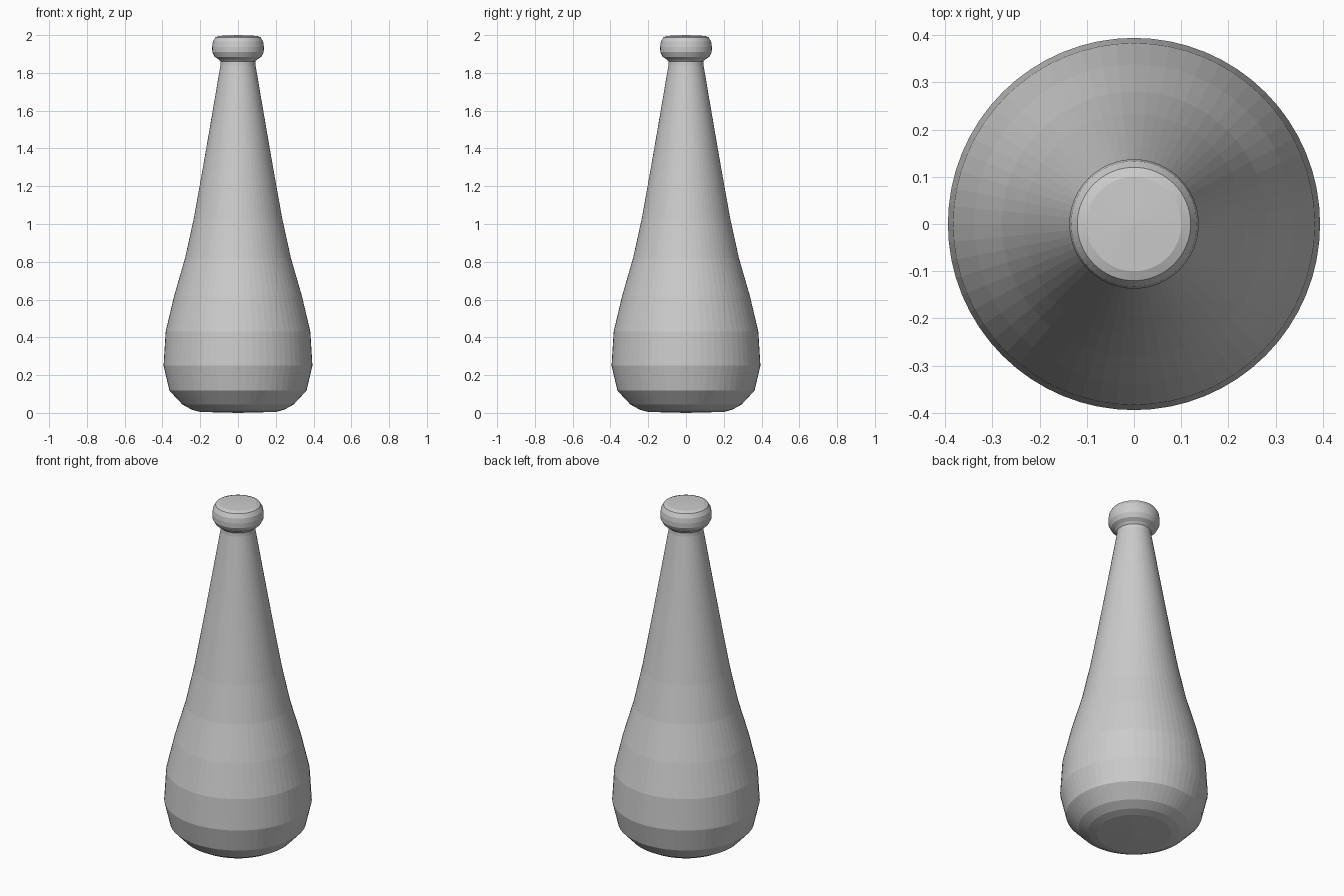
import bpy, bmesh, math

if "Cube" in bpy.data.objects:
    bpy.data.objects.remove(bpy.data.objects["Cube"])

SEGMENTS = 64

# Bottle silhouette as (radius, height), from base to lip
PROFILE = [
    (0.20, 0.005), (0.245, 0.017), (0.295, 0.045), (0.363, 0.118),
    (0.394, 0.25), (0.383, 0.43), (0.338, 0.62), (0.28, 0.82),
    (0.234, 1.03), (0.198, 1.23), (0.163, 1.43), (0.127, 1.64),
    (0.093, 1.84), (0.092, 1.86),
    # rounded lip
    (0.103, 1.872), (0.123, 1.885), (0.136, 1.91), (0.137, 1.938),
    (0.133, 1.965), (0.120, 1.988), (0.10, 1.996),
]


def lathe(name, profile, z_bottom, z_top):
    """Revolve a profile around z and close both ends at the axis."""
    bm = bmesh.new()
    rings = [[bm.verts.new((r * math.cos(2 * math.pi * i / SEGMENTS),
                            r * math.sin(2 * math.pi * i / SEGMENTS), z))
              for i in range(SEGMENTS)] for r, z in profile]
    for low, high in zip(rings, rings[1:]):
        for i in range(SEGMENTS):
            j = (i + 1) % SEGMENTS
            bm.faces.new((low[i], low[j], high[j], high[i]))
    for ring, z in ((rings[0], z_bottom), (rings[-1], z_top)):
        centre = bm.verts.new((0, 0, z))
        for i in range(SEGMENTS):
            bm.faces.new((ring[i], ring[(i + 1) % SEGMENTS], centre))
    bmesh.ops.recalc_face_normals(bm, faces=bm.faces)
    mesh = bpy.data.meshes.new(name)
    bm.to_mesh(mesh)
    bm.free()
    obj = bpy.data.objects.new(name, mesh)
    bpy.context.collection.objects.link(obj)
    return obj


# Closed, flat-faceted bottle body with lip
lathe("bottle", PROFILE, 0.0, 2.0)
